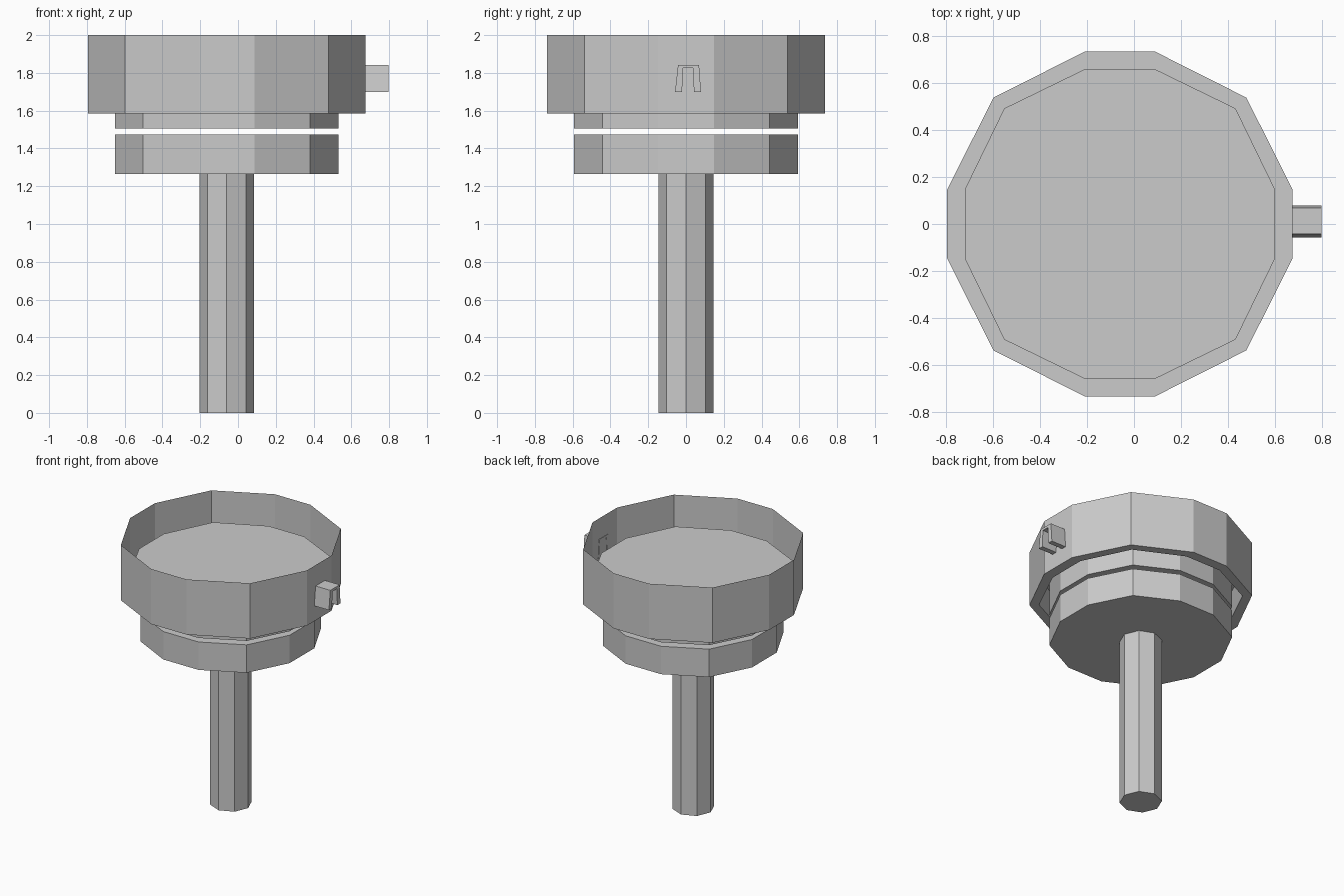
import bpy, bmesh, math

cube = bpy.data.objects.get("Cube")
if cube:
    bpy.data.objects.remove(cube, do_unlink=True)

grey = bpy.data.materials.new("plain_grey")
grey.use_nodes = True
colour = (0.6, 0.6, 0.6, 1)
grey.diffuse_color = colour
grey.node_tree.nodes["Principled BSDF"].inputs["Base Color"].default_value = colour

CX = -0.06      # axis of the round parts
SHORT = 0.147   # half length of the four axis-facing sides


def outline(r, corner):
    """Twelve-sided outline, one quarter repeated four times."""
    pts = []
    for q in range(4):
        c, s = round(math.cos(q * math.pi / 2)), round(math.sin(q * math.pi / 2))
        for x, y in ((r, SHORT), (corner, corner), (SHORT, r)):
            pts.append((CX + x * c - y * s, x * s + y * c))
    return pts


def finish(name, bm):
    mesh = bpy.data.meshes.new(name)
    bm.to_mesh(mesh)
    bm.free()
    mesh.materials.append(grey)
    obj = bpy.data.objects.new(name, mesh)
    bpy.context.collection.objects.link(obj)
    return obj


def loft(name, rings, cap_start=True, cap_end=True):
    """Skin a stack of (outline, z) rings."""
    bm = bmesh.new()
    loops = [[bm.verts.new((x, y, z)) for x, y in pts] for pts, z in rings]
    for a, b in zip(loops, loops[1:]):
        n = len(a)
        for i in range(n):
            j = (i + 1) % n
            bm.faces.new((a[i], a[j], b[j], b[i]))
    if cap_start:
        bm.faces.new(loops[0][::-1])
    if cap_end:
        bm.faces.new(loops[-1])
    return finish(name, bm)


rim = outline(0.735, 0.538)
floor = outline(0.66, 0.492)
drum = outline(0.592, 0.442)
octagon = [(CX + 0.145 * math.cos(i * math.pi / 4), 0.145 * math.sin(i * math.pi / 4))
           for i in range(8)]

# Tray: thin outer wall, underside lip, inner wall up to the raised floor
loft("tray", [(rim, 2.0), (rim, 1.585), (floor, 1.585), (floor, 1.79)], cap_start=False)
# Neck under the tray, then a narrow open gap above the drum
loft("neck", [(drum, 1.505), (drum, 1.785)])
loft("drum", [(drum, 1.265), (drum, 1.475)])
# Pole
loft("pole", [(octagon, 0.0), (octagon, 1.265)])

# Side hook: an upside-down channel pushed out along x
profile = [(-0.058, 1.70), (-0.042, 1.843), (0.069, 1.843), (0.079, 1.70),
           (0.042, 1.70), (0.037, 1.825), (-0.016, 1.825), (-0.021, 1.70)]
bm = bmesh.new()
inner, outer = [[bm.verts.new((x, y, z)) for y, z in profile] for x in (0.672, 0.797)]
n = len(profile)
for i in range(n):
    j = (i + 1) % n
    bm.faces.new((inner[i], inner[j], outer[j], outer[i]))
bm.faces.new(inner)
bm.faces.new(outer[::-1])
bmesh.ops.recalc_face_normals(bm, faces=bm.faces)
finish("side_hook", bm)

# Keep the tray skin facing outward
tray = bpy.data.objects["tray"].data
bm = bmesh.new()
bm.from_mesh(tray)
bmesh.ops.recalc_face_normals(bm, faces=bm.faces)
if max(bm.faces, key=lambda f: f.calc_center_median().z * (len(f.verts) > 4)).normal.z < 0:
    bmesh.ops.reverse_faces(bm, faces=bm.faces)
bm.to_mesh(tray)
bm.free()
